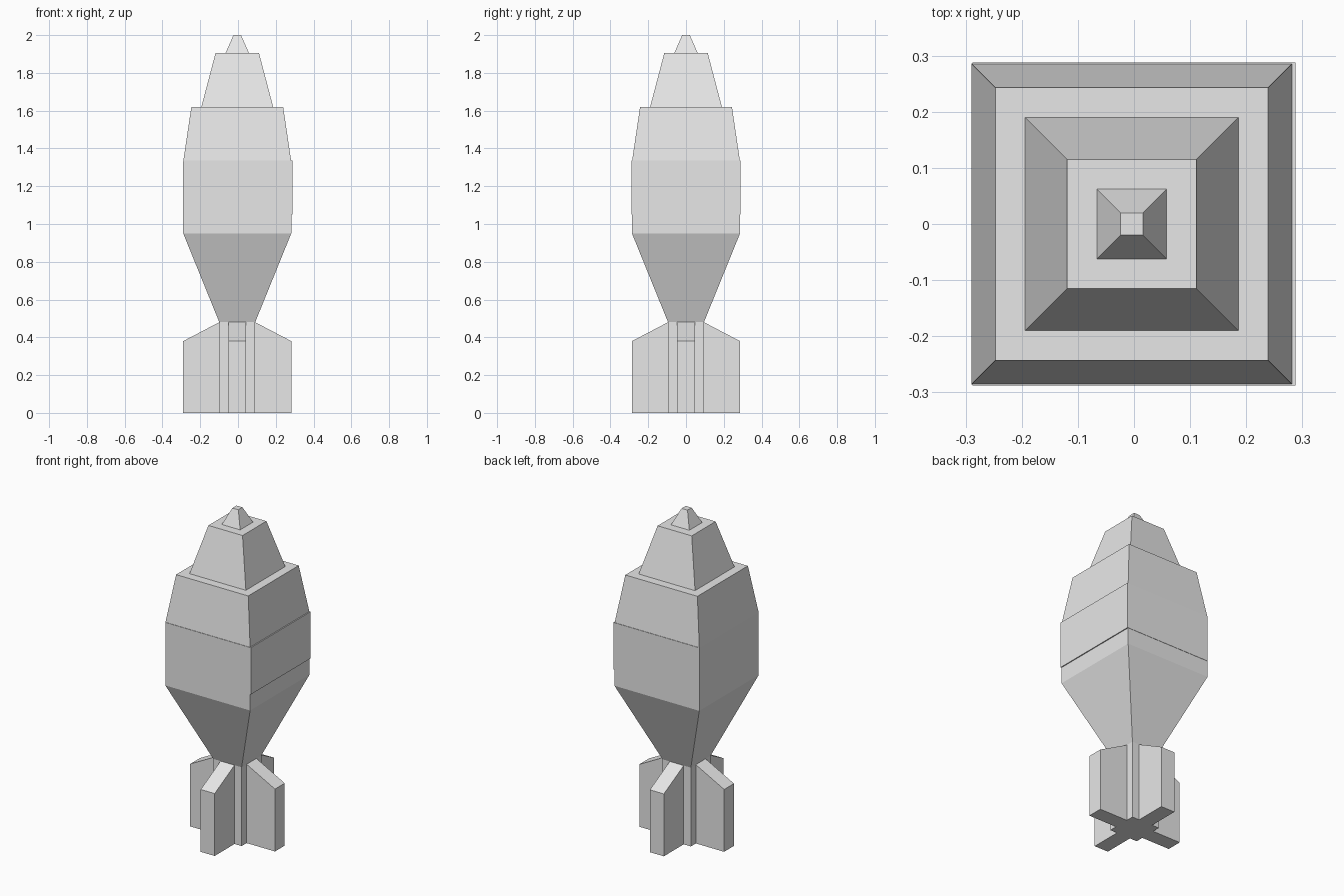
import bpy
import bmesh
from math import pi
from mathutils import Matrix

cube = bpy.data.objects.get("Cube")
if cube:
    bpy.data.objects.remove(cube, do_unlink=True)

CX = -0.004   # axis of the shell
R = 0.286     # half width of the shell

grey = bpy.data.materials.new("light_grey")
grey.use_nodes = True
COLOUR = (0.8, 0.8, 0.8, 1)
grey.diffuse_color = COLOUR
grey.node_tree.nodes["Principled BSDF"].inputs["Base Color"].default_value = COLOUR


def finish(name, bm, x=CX):
    bmesh.ops.recalc_face_normals(bm, faces=bm.faces)
    mesh = bpy.data.meshes.new(name)
    bm.to_mesh(mesh)
    bm.free()
    mesh.materials.append(grey)
    obj = bpy.data.objects.new(name, mesh)
    obj.location.x = x
    bpy.context.collection.objects.link(obj)
    return obj


def square_loft(name, profile, x=CX):
    """Stack square rings given as (half width, height) and cap both ends."""
    bm = bmesh.new()
    rings = [[bm.verts.new((sx * r, sy * r, z))
              for sx, sy in ((-1, -1), (1, -1), (1, 1), (-1, 1))]
             for r, z in profile]
    for low, high in zip(rings, rings[1:]):
        for i in range(4):
            j = (i + 1) % 4
            bm.faces.new((low[i], low[j], high[j], high[i]))
    bm.faces.new(rings[0])
    bm.faces.new(rings[-1])
    return finish(name, bm, x)


# Shell, nose sections and tail post
square_loft("shell_body", [(0.095, 0.48), (R, 0.95), (R, 1.33), (0.243, 1.62)])
square_loft("nose_cone", [(0.19, 1.62), (0.115, 1.905)])
square_loft("fuse_tip", [(0.062, 1.905), (0.02, 2.0)])
square_loft("tail_post", [(0.095, 0), (0.095, 0.48)])

# Thin band, set slightly towards the left side
square_loft("shell_band", [(0.288, 1.05), (0.288, 1.335)], x=0)

# Four tail fins with sloped tops
for k, side in enumerate(("left", "back", "right", "front")):
    bm = bmesh.new()
    outline = [(0.09, 0), (R, 0), (R, 0.38), (0.095, 0.48), (0.09, 0.48)]
    face = bm.faces.new([bm.verts.new((r, -0.047, z)) for r, z in outline])
    ext = bmesh.ops.extrude_face_region(bm, geom=[face])
    moved = [g for g in ext["geom"] if isinstance(g, bmesh.types.BMVert)]
    bmesh.ops.translate(bm, verts=moved, vec=(0, 0.094, 0))
    bmesh.ops.rotate(bm, verts=bm.verts, matrix=Matrix.Rotation(k * pi / 2, 3, 'Z'))
    finish(side + "_fin", bm)
